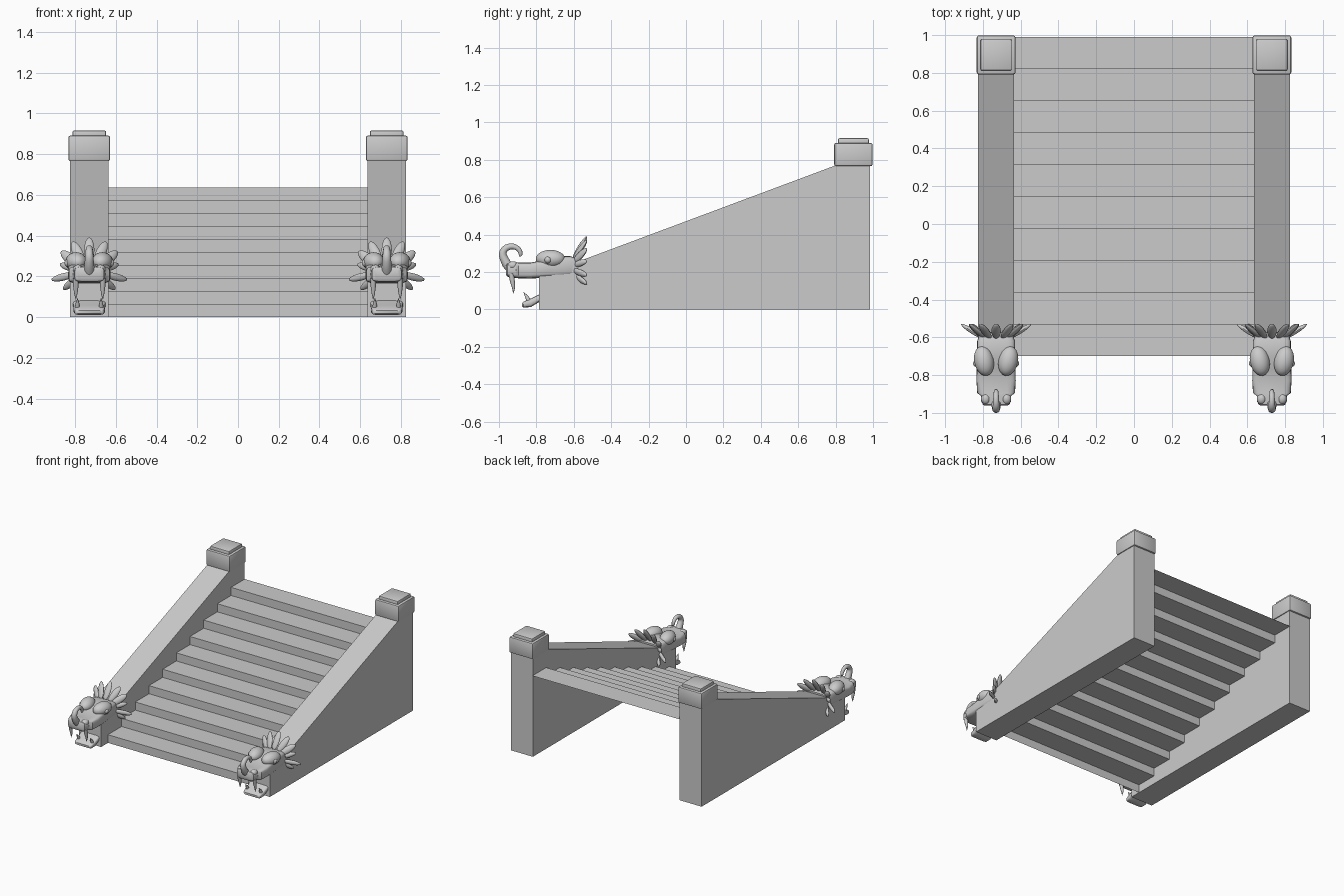
import bpy, bmesh, math
from mathutils import Vector, Matrix

if "Cube" in bpy.data.objects:
    bpy.data.objects.remove(bpy.data.objects["Cube"])

CX = 0.73  # centre line of each side wall


def finish(name, bm, smooth=False):
    bmesh.ops.recalc_face_normals(bm, faces=bm.faces)
    me = bpy.data.meshes.new(name)
    bm.to_mesh(me)
    bm.free()
    ob = bpy.data.objects.new(name, me)
    bpy.context.collection.objects.link(ob)
    if smooth:
        bpy.ops.object.select_all(action='DESELECT')
        ob.select_set(True)
        bpy.context.view_layer.objects.active = ob
        bpy.ops.object.shade_smooth_by_angle(angle=math.radians(40))
    return ob


def skin(bm, rings):
    vs = [[bm.verts.new(p) for p in r] for r in rings]
    n = len(vs[0])
    for a, b in zip(vs, vs[1:]):
        for i in range(n):
            bm.faces.new((a[i], a[(i + 1) % n], b[(i + 1) % n], b[i]))
    bm.faces.new(vs[0])
    bm.faces.new(vs[-1])


def loft(bm, cx, sections, n=24, power=0.4):
    # rounded-box rings along y: (y, half width, z low, z high)
    rings = []
    for y, hw, z0, z1 in sections:
        ring = []
        for i in range(n):
            a = 2 * math.pi * i / n
            c, s = math.cos(a), math.sin(a)
            ring.append((cx + hw * math.copysign(abs(c) ** power, c), y,
                         (z0 + z1) / 2 + (z1 - z0) / 2 * math.copysign(abs(s) ** power, s)))
        rings.append(ring)
    skin(bm, rings)


def tube(bm, x, path, n=12):
    # tapered round tube in a yz plane: (y, z, radius)
    rings = []
    for i, (y, z, r) in enumerate(path):
        p, q = path[max(i - 1, 0)], path[min(i + 1, len(path) - 1)]
        t = Vector((0, q[0] - p[0], q[1] - p[1])).normalized()
        nrm = t.cross(Vector((1, 0, 0)))
        rings.append([Vector((x, y, z)) + r * (math.cos(k) * Vector((1, 0, 0)) + math.sin(k) * nrm)
                      for k in (2 * math.pi * j / n for j in range(n))])
    skin(bm, rings)


def ball(bm, c, r, rot=Matrix.Identity(4), u=20, v=12):
    bmesh.ops.create_uvsphere(bm, u_segments=u, v_segments=v, radius=1,
                              matrix=Matrix.Translation(c) @ rot @ Matrix.Diagonal((*r, 1)))


def box(name, c, size, bevel):
    bm = bmesh.new()
    bmesh.ops.create_cube(bm, size=1, matrix=Matrix.Translation(c) @ Matrix.Diagonal((*size, 1)))
    bmesh.ops.bevel(bm, geom=bm.edges[:], offset=bevel, segments=2, profile=0.5, affect='EDGES')
    return finish(name, bm, True)


# Steps: an open zigzag sheet of ten risers and treads
bm = bmesh.new()
prof = []
for i in range(10):
    y = -0.70 + 0.169 * i
    prof += [(y, 0.0635 * i), (y, 0.0635 * (i + 1))]
prof.append((0.99, 0.635))
rows = [[bm.verts.new((x, y, z)) for y, z in prof] for x in (-0.64, 0.64)]
for i in range(len(prof) - 1):
    bm.faces.new((rows[0][i], rows[1][i], rows[1][i + 1], rows[0][i + 1]))
finish("steps", bm)

# Dragon curl: an arc of the hooked nose
curl = [(-0.935, 0.215, 0.026), (-0.96, 0.245, 0.025)]
for k in range(11):
    a = math.radians(205 - k * 20.5)
    curl.append((-0.932 + 0.048 * math.cos(a), 0.295 + 0.042 * math.sin(a), 0.022 - 0.0011 * k))
curl.append((-0.888, 0.282, 0.004))

for side, s in (("left", -1), ("right", 1)):
    cx = s * CX
    # Sloping side wall
    bm = bmesh.new()
    wall = [(-0.785, 0), (0.985, 0), (0.985, 0.78), (0.80, 0.77), (-0.785, 0.178)]
    skin(bm, [[(cx + d, y, z) for y, z in wall] for d in (-0.095, 0.095)])
    finish(side + "_wall", bm)
    # Post cap and top plate
    box(side + "_post_cap", (cx, 0.895, 0.828), (0.205, 0.205, 0.125), 0.01)
    box(side + "_post_plate", (cx, 0.895, 0.895), (0.165, 0.165, 0.04), 0.007)

    # Upper head with snout
    bm = bmesh.new()
    loft(bm, cx, [(-0.962, 0.06, 0.185, 0.235), (-0.955, 0.072, 0.175, 0.246),
                  (-0.91, 0.08, 0.168, 0.252), (-0.895, 0.1, 0.166, 0.25),
                  (-0.83, 0.104, 0.165, 0.25), (-0.77, 0.103, 0.168, 0.262),
                  (-0.70, 0.1, 0.17, 0.285), (-0.62, 0.1, 0.175, 0.285),
                  (-0.575, 0.085, 0.19, 0.27)])
    finish(side + "_dragon_head", bm, True)
    # Lower jaw
    bm = bmesh.new()
    loft(bm, cx, [(-0.878, 0.06, 0.016, 0.032), (-0.868, 0.073, 0.01, 0.042),
                  (-0.83, 0.077, 0.012, 0.058), (-0.775, 0.08, 0.045, 0.085)])
    finish(side + "_lower_jaw", bm, True)
    # Curled nose
    bm = bmesh.new()
    tube(bm, cx, curl)
    finish(side + "_nose_curl", bm, True)
    # Fangs, brows, eyes, nostrils
    teeth, face = bmesh.new(), bmesh.new()
    for m in (-1, 1):
        x = cx + m * 0.066
        tube(teeth, x, [(-0.935, 0.19, 0.014), (-0.928, 0.15, 0.013),
                        (-0.922, 0.115, 0.008), (-0.923, 0.085, 0.001)])
        tube(teeth, cx + m * 0.058, [(-0.835, 0.035, 0.013), (-0.85, 0.065, 0.01), (-0.868, 0.092, 0.001)])
        ball(face, (cx + m * 0.064, -0.725, 0.27), (0.052, 0.08, 0.048), Matrix.Rotation(-m * 0.2, 4, 'Z'))
        ball(face, (cx + m * 0.103, -0.738, 0.265), (0.019, 0.019, 0.019))
        ball(face, (cx + m * 0.055, -0.925, 0.235), (0.025, 0.03, 0.022))
    finish(side + "_fangs", teeth, True)
    finish(side + "_brows_and_eyes", face, True)
    # Mane of leaf-shaped tufts fanned around the back of the head
    bm = bmesh.new()
    for deg, reach in ((90, 0.175), (62, 0.175), (38, 0.175), (17, 0.15), (-10, 0.188), (-32, 0.15)):
        for m in ((1,) if deg == 90 else (-1, 1)):
            a = math.radians(deg)
            base = Vector((0.07 * math.cos(a) * m, -0.605, 0.22 + 0.05 * math.sin(a)))
            tip = Vector((reach * math.cos(a) * m, -0.53, 0.215 + reach * math.sin(a)))
            d = (tip - base).normalized()
            w = Vector((-math.sin(a) * m, 0, math.cos(a)))
            w = (w - d * w.dot(d)).normalized()
            rot = Matrix((w, d.cross(w), d)).transposed().to_4x4()
            ball(bm, (base + tip) / 2 + Vector((cx, 0, 0)),
                 (0.025 if deg > 30 else 0.018, 0.013, (tip - base).length / 2), rot, 12, 10)
    finish(side + "_mane", bm, True)
